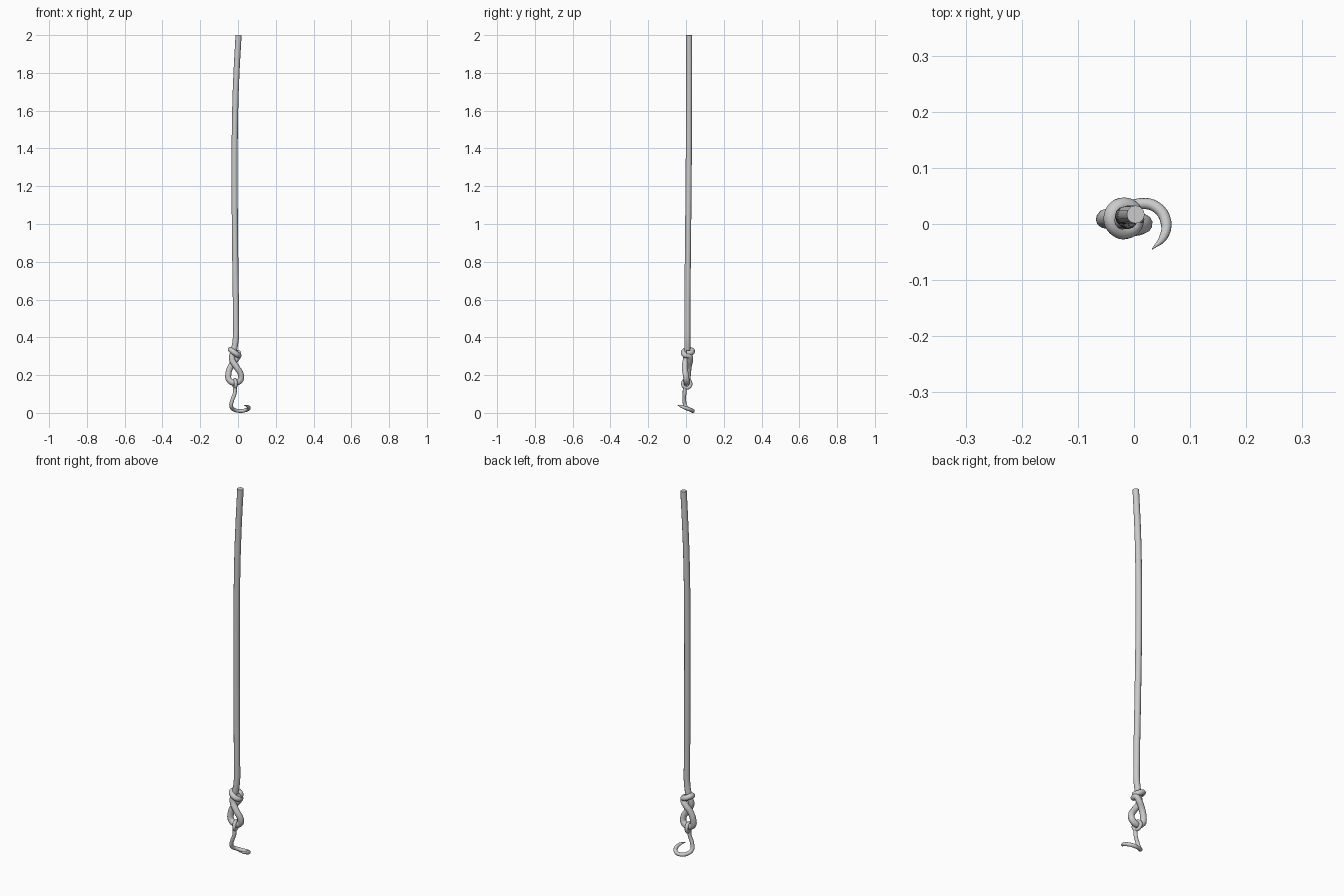
import bpy
import math

if "Cube" in bpy.data.objects:
    bpy.data.objects.remove(bpy.data.objects["Cube"])


def tube(name, pts, radius, sides_res=4, steps=4):
    """Smooth round tube through (x, y, z[, thickness]) points."""
    cu = bpy.data.curves.new(name, 'CURVE')
    cu.dimensions = '3D'
    cu.bevel_depth = radius
    cu.bevel_resolution = sides_res
    cu.resolution_u = steps
    cu.use_fill_caps = True
    sp = cu.splines.new('BEZIER')
    sp.bezier_points.add(len(pts) - 1)
    for bp, p in zip(sp.bezier_points, pts):
        bp.co = p[:3]
        bp.radius = p[3] if len(p) > 3 else 1.0
        bp.handle_left_type = bp.handle_right_type = 'AUTO'
    ob = bpy.data.objects.new(name, cu)
    bpy.context.collection.objects.link(ob)
    bpy.ops.object.select_all(action='DESELECT')
    ob.select_set(True)
    bpy.context.view_layer.objects.active = ob
    bpy.ops.object.convert(target='MESH')
    bpy.ops.object.shade_smooth_by_angle(angle=math.radians(50))
    return bpy.context.object


# Rope: long hanging part, then the teardrop loop
rope = [
    (0.003, 0.017, 2.00), (-0.008, 0.017, 1.80), (-0.015, 0.016, 1.60),
    (-0.018, 0.014, 1.25), (-0.015, 0.010, 0.85), (-0.011, 0.007, 0.50),
    (-0.012, 0.007, 0.39), (-0.022, 0.006, 0.33), (-0.032, 0.000, 0.285),
    (-0.006, -0.006, 0.24), (0.016, -0.001, 0.20), (0.012, 0.003, 0.173),
    (-0.016, 0.004, 0.159), (-0.047, 0.007, 0.175), (-0.051, 0.010, 0.205),
    (-0.036, 0.015, 0.25), (-0.014, 0.022, 0.28),
]
# Knot: the free end winds around the rope, tilted down to the right
for i in range(9):
    a = math.radians(20 - 50 * i)
    rope.append((-0.018 + 0.022 * math.cos(a), 0.010 + 0.023 * math.sin(a),
                 0.314 - 0.013 * math.cos(a) + 0.002 * i, 0.9))
tube("rope", rope, 0.016)

# Hook: shank, tilted round bend and sharp tip
tube("hook", [
    (-0.016, -0.006, 0.138), (-0.017, -0.008, 0.105), (-0.030, -0.009, 0.068),
    (-0.036, -0.002, 0.035), (-0.021, 0.022, 0.017), (0.010, 0.036, 0.010),
    (0.040, 0.030, 0.014), (0.057, 0.003, 0.024),
    (0.052, -0.024, 0.034, 0.75), (0.032, -0.045, 0.041, 0.08),
], 0.010, 3, 4)

# Eye of the hook, closed around the bottom of the loop
bpy.ops.mesh.primitive_torus_add(
    major_segments=20, minor_segments=10, major_radius=0.022, minor_radius=0.009,
    location=(-0.016, 0.004, 0.154), rotation=(0, math.radians(90), math.radians(12)))
eye = bpy.context.object
eye.name = "hook_eye"
bpy.ops.object.shade_smooth_by_angle(angle=math.radians(50))
